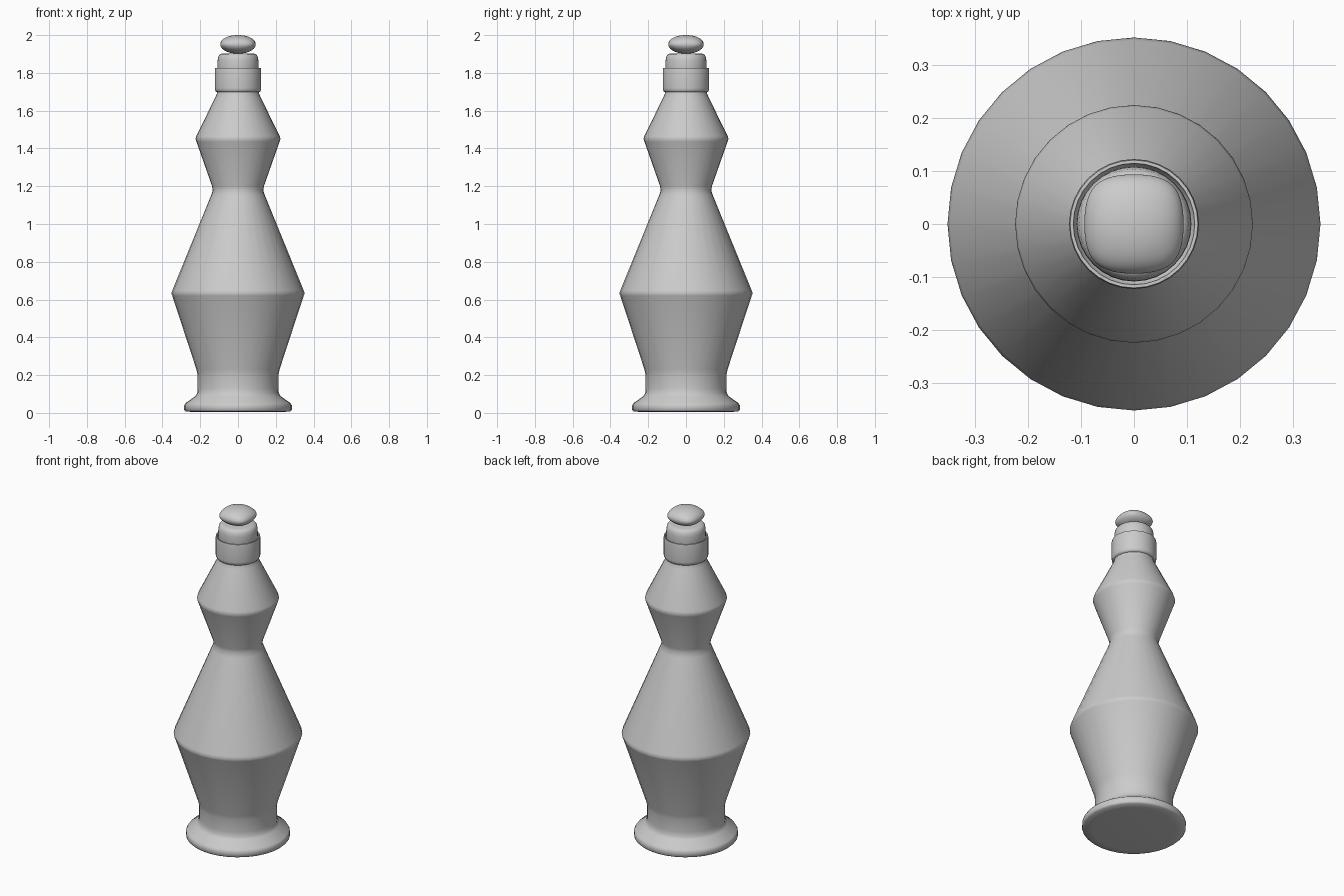
import bpy, bmesh, math

if "Cube" in bpy.data.objects:
    bpy.data.objects.remove(bpy.data.objects["Cube"])

SEGMENTS = 32


def lathe(name, profile, sharp_angle=50):
    """Revolve (radius, height) points round z; both ends are capped."""
    bm = bmesh.new()
    rings = []
    for r, z in profile:
        rings.append([bm.verts.new((r * math.cos(2 * math.pi * i / SEGMENTS),
                                    r * math.sin(2 * math.pi * i / SEGMENTS), z))
                      for i in range(SEGMENTS)])
    for a, b in zip(rings, rings[1:]):
        for i in range(SEGMENTS):
            j = (i + 1) % SEGMENTS
            bm.faces.new((a[i], a[j], b[j], b[i]))
    bm.faces.new(rings[0][::-1])
    bm.faces.new(rings[-1])
    mesh = bpy.data.meshes.new(name)
    bm.to_mesh(mesh)
    bm.free()
    ob = bpy.data.objects.new(name, mesh)
    bpy.context.collection.objects.link(ob)
    bpy.ops.object.select_all(action='DESELECT')
    ob.select_set(True)
    bpy.context.view_layer.objects.active = ob
    bpy.ops.object.shade_smooth_by_angle(angle=math.radians(sharp_angle))
    return ob


# Bottle: foot, lower bulge, waist, upper bulge, neck
lathe("bottle_body", [
    (0.23, 0.004), (0.278, 0.008), (0.285, 0.015), (0.285, 0.04), (0.278, 0.052),
    (0.226, 0.088), (0.216, 0.105), (0.214, 0.13), (0.214, 0.2), (0.22, 0.23),
    (0.348, 0.62), (0.353, 0.632), (0.348, 0.648),
    (0.143, 1.15), (0.134, 1.175), (0.137, 1.20),
    (0.22, 1.435), (0.225, 1.45), (0.221, 1.465),
    (0.118, 1.675), (0.112, 1.69), (0.108, 1.71)])

# Collar: open-topped ring round the neck
lathe("collar", [
    (0.105, 1.697), (0.116, 1.699), (0.122, 1.708), (0.123, 1.72),
    (0.123, 1.815), (0.121, 1.826), (0.115, 1.826), (0.113, 1.815), (0.108, 1.808)])

# Stopper cap sitting inside the collar
lathe("stopper_cap", [
    (0.106, 1.80), (0.109, 1.83), (0.108, 1.868), (0.104, 1.888),
    (0.095, 1.899), (0.08, 1.903)])

# Knob: soft rounded block
bpy.ops.mesh.primitive_cube_add(size=2, location=(0, 0, 1.951))
knob = bpy.context.object
knob.name = "stopper_knob"
bm = bmesh.new()
bm.from_mesh(knob.data)
crease = bm.edges.layers.float.new("crease_edge")
for e in bm.edges:
    if abs(e.verts[0].co.z - e.verts[1].co.z) > 1:
        e[crease] = 0.25
bm.to_mesh(knob.data)
bm.free()
sub = knob.modifiers.new("round", 'SUBSURF')
sub.levels = sub.render_levels = 4
bpy.ops.object.modifier_apply(modifier=sub.name)
knob.dimensions = (0.188, 0.188, 0.098)
bpy.ops.object.transform_apply(location=False, rotation=False, scale=True)
bpy.ops.object.shade_smooth()
